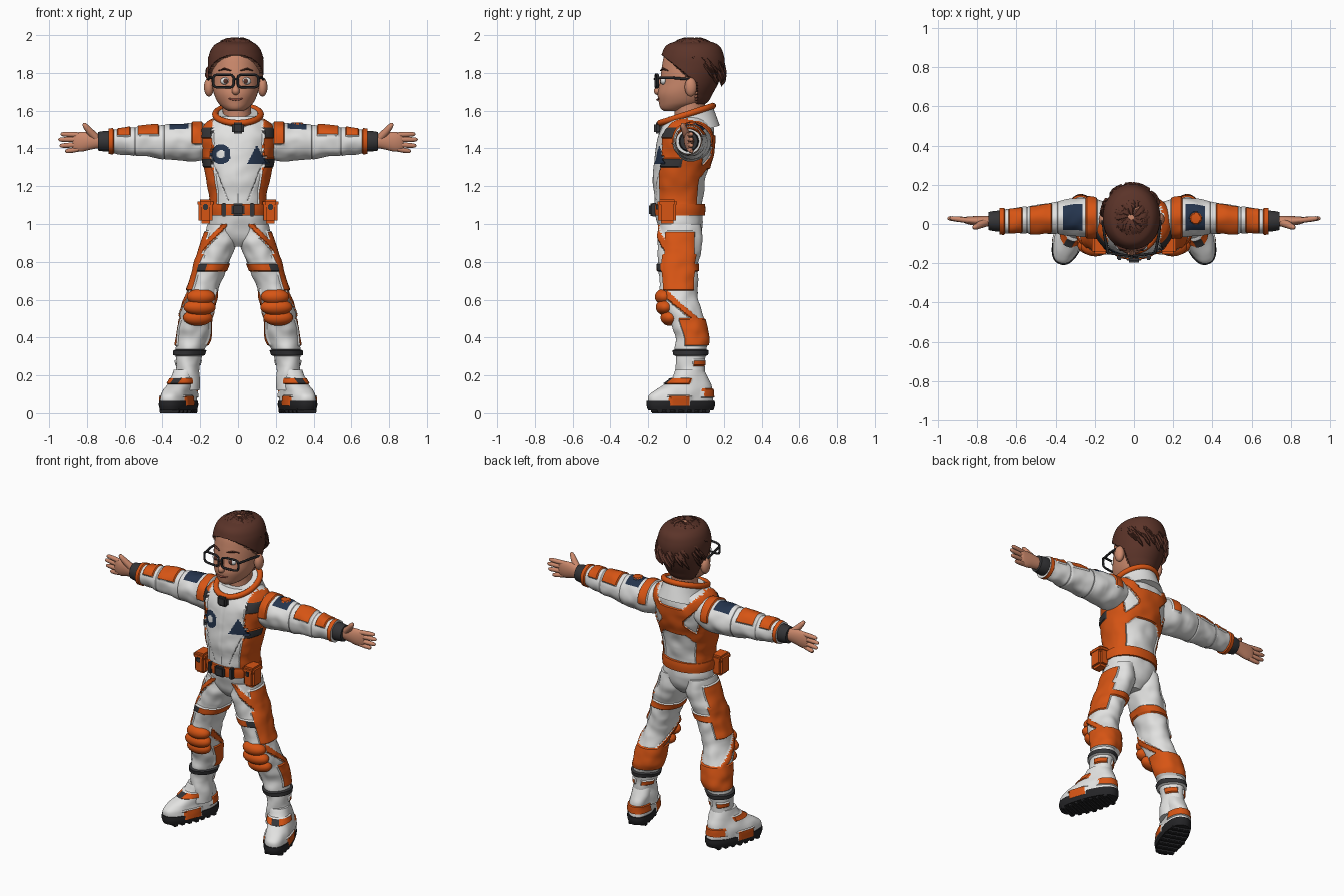
import bpy, bmesh, random
from math import sin, cos, pi, copysign, radians
from mathutils import Vector, Matrix, noise

cube = bpy.data.objects.get("Cube")
if cube:
    bpy.data.objects.remove(cube)

COLOURS = {"white": (.76, .76, .75), "orange": (.68, .09, .007), "dark grey": (.035, .035, .038),
           "sole black": (.018, .018, .02), "navy": (.018, .035, .075), "skin": (.60, .25, .15),
           "hair brown": (.105, .034, .022), "seam grey": (.3, .3, .3), "lip": (.36, .10, .07)}
MATS = {}
for label, rgb in COLOURS.items():
    m = bpy.data.materials.new(label)
    m.use_nodes = True
    m.diffuse_color = (*rgb, 1)
    shader = m.node_tree.nodes["Principled BSDF"]
    shader.inputs["Base Color"].default_value = (*rgb, 1)
    shader.inputs["Roughness"].default_value = .7
    MATS[label] = m
LIFT = {"orange": .008, "dark grey": .013, "hair brown": .015, "seam grey": -.003}
PARTS = []


def finish(bm, name, mats):
    bmesh.ops.recalc_face_normals(bm, faces=bm.faces)
    mesh = bpy.data.meshes.new(name)
    bm.to_mesh(mesh)
    bm.free()
    for label in mats:
        mesh.materials.append(MATS[label])
    obj = bpy.data.objects.new(name, mesh)
    bpy.context.collection.objects.link(obj)
    PARTS.append(obj)
    return obj


def sample(keys, t):
    """Smooth interpolation of the loft keys at position t."""
    i = 0
    while i < len(keys) - 2 and t > keys[i + 1][0]:
        i += 1
    a, b = keys[i], keys[i + 1]
    before, after = keys[max(i - 1, 0)], keys[min(i + 2, len(keys) - 1)]
    h = b[0] - a[0]
    f = (t - a[0]) / h
    out = []
    for k in range(1, 5):
        d0 = (b[k] - before[k]) / (b[0] - before[0]) * h
        d1 = (after[k] - a[k]) / (after[0] - a[0]) * h
        out.append(a[k] + f * d0 + f * f * (3 * (b[k] - a[k]) - 2 * d0 - d1)
                   + f ** 3 * (2 * (a[k] - b[k]) + d0 + d1))
    return out


def loft(name, axis, keys, mat, paint=None, n=64, steps=40, side=1, power=2, wrinkle=0, matrix=Matrix()):
    """Skin over cross-sections (position, centre, centre, radius, radius); paint picks raised colour panels."""
    def at(t, ang):
        ca, cb, ra, rb = sample(keys, t)
        c, s = cos(ang), sin(ang)
        u, v = (copysign(abs(w) ** (2 / power), w) for w in (c, s))
        place = (lambda a, b, w: Vector((a, b, w))) if axis == "z" else (lambda a, b, w: Vector((w, a, b)))
        p = place(ca + ra * u, cb + rb * v, t)
        m = (paint(p, c, s, side) if paint else None) or mat
        k = (LIFT.get(m, 0) if paint else 0) + wrinkle * noise.noise(p * 16)
        return p + place(u * k, v * k, 0), m
    bm = bmesh.new()
    labels = [mat]
    t0, dt = keys[0][0], (keys[-1][0] - keys[0][0]) / steps
    da = 2 * pi / n
    rings = []
    for j in range(steps + 1):
        ring = []
        for i in range(n):
            p = matrix @ at(t0 + j * dt, i * da)[0]
            ring.append(bm.verts.new((p.x * side, p.y, p.z)))
        rings.append(ring)
    for j in range(steps):
        for i in range(n):
            q = (i + 1) % n
            face = bm.faces.new((rings[j][i], rings[j][q], rings[j + 1][q], rings[j + 1][i]))
            m = at(t0 + (j + .5) * dt, (i + .5) * da)[1]
            if m not in labels:
                labels.append(m)
            face.material_index = labels.index(m)
    bm.faces.new(rings[0])
    bm.faces.new(rings[-1])
    return finish(bm, name, labels)


def tubes(name, strands, mat, closed=False, up=(0, 0, 1), flat=1, n=10):
    """Swept tubes; each strand is (points, radii)."""
    bm = bmesh.new()
    for pts, radii in strands:
        pts = [Vector(p) for p in pts]
        count = len(pts)
        rings = []
        for i, p in enumerate(pts):
            ahead = pts[(i + 1) % count] if closed else pts[min(i + 1, count - 1)]
            back = pts[i - 1] if closed else pts[max(i - 1, 0)]
            tan = (ahead - back).normalized()
            across = tan.cross(Vector(up)).normalized()
            nor = across.cross(tan)
            r = radii[i] if isinstance(radii, (list, tuple)) else radii
            rings.append([bm.verts.new(p + r * (across * cos(a) + nor * flat * sin(a)))
                          for a in (2 * pi * k / n for k in range(n))])
        for j in range(count if closed else count - 1):
            a, b = rings[j], rings[(j + 1) % count]
            for k in range(n):
                bm.faces.new((a[k], a[(k + 1) % n], b[(k + 1) % n], b[k]))
        if not closed:
            bm.faces.new(rings[0])
            bm.faces.new(rings[-1])
    return finish(bm, name, [mat])


def ball(name, loc, size, mat):
    bm = bmesh.new()
    bmesh.ops.create_uvsphere(bm, u_segments=32, v_segments=20, radius=1,
                              matrix=Matrix.Translation(loc) @ Matrix.Diagonal((*size, 1)))
    return finish(bm, name, [mat])


def box(name, loc, size, mat, bevel=.01, matrix=Matrix(), side=1):
    bm = bmesh.new()
    bmesh.ops.create_cube(bm, size=1, matrix=matrix @ Matrix.Translation(loc) @ Matrix.Diagonal((*size, 1)))
    bmesh.ops.bevel(bm, geom=bm.edges[:], offset=bevel, segments=2, affect='EDGES')
    for v in bm.verts:
        v.co.x *= side
    return finish(bm, name, [mat])


# Torso with harness, side panels and chest patches
def torso_paint(p, c, s, side):
    x, z = abs(p.x), p.z
    if s < 0:
        disc = Vector((p.x + .09, z - 1.37)).length
        if disc < .052:
            return "white" if disc < .022 else "navy"
        if 1.32 < z < 1.42 and abs(p.x - .1) < (1.42 - z) * .52:
            return "navy"
        if .13 < x < .195 and (1.455 < z < 1.51 or 1.3 < z < 1.345):
            return "dark grey"
        if .13 < x < .19 and z > 1.36:
            return "orange"
        if 1.1 < z < 1.5 and x < .004 or 1.12 < z < 1.3 and abs(x - .05 - (z - 1.12) * .4) < .003:
            return "seam grey"
    elif z > 1.2:
        m = abs(z - 1.38)
        if x < .075 and m < .09 or abs(x - .03 - .9 * m) < .036:
            return "orange"
    if 1.1 < z < 1.42 and abs(c) > .7 + max(0, z - 1.28):
        return "orange"


loft("torso", "z", [(.88, 0, -.03, .05, .06), (.93, 0, -.03, .13, .10), (1, 0, -.03, .155, .12),
                    (1.08, 0, -.04, .15, .125), (1.15, 0, -.04, .145, .13), (1.25, 0, -.035, .165, .14),
                    (1.38, 0, -.01, .185, .152), (1.46, 0, 0, .195, .15), (1.53, 0, .01, .17, .13),
                    (1.57, 0, .01, .11, .1)], "white", torso_paint, n=160, steps=140, power=2.2, wrinkle=.005)

# Belt, buckle, pouches
loft("belt", "z", [(1.045, 0, -.04, .16, .14), (1.08, 0, -.04, .163, .143), (1.105, 0, -.04, .16, .14)],
     "orange", steps=4, power=2.2)
box("belt_buckle", (0, -.182, 1.075), (.07, .03, .065), "dark grey")
for x in (-.075, .075):
    box("belt_keeper", (x, -.168, 1.075), (.025, .03, .07), "dark grey", .005)
for s, label in ((1, "left"), (-1, "right")):
    box(label + "_pouch", (.172, -.1, 1.06), (.075, .095, .115), "orange", .015, side=s)
    box(label + "_pouch_flap", (.172, -.1, 1.11), (.083, .104, .04), "orange", .012, side=s)
    box(label + "_pouch_clip", (.172, -.153, 1.09), (.025, .012, .03), "dark grey", .004, side=s)

# Collar, neck, clasp
tilt = Matrix.Translation((0, .002, 1.58)) @ Matrix.Rotation(radians(18), 4, 'X')
loft("collar", "z", [(-.11, 0, .01, .14, .14), (-.05, 0, 0, .125, .148), (.005, 0, 0, .118, .145)],
     "white", steps=10, matrix=tilt)
circle = [2 * pi * k / 48 for k in range(48)]
tubes("collar_rim", [([tilt @ Vector((.12 * cos(a), .147 * sin(a), 0)) for a in circle], .017)],
      "orange", True, tilt.to_3x3() @ Vector((0, 0, 1)))
loft("neck", "z", [(1.5, 0, .03, .085, .085), (1.58, -.005, .02, .075, .08), (1.68, -.01, .02, .08, .085)],
     "skin", steps=8)
box("neck_clasp", (0, -.15, 1.508), (.062, .04, .06), "dark grey")


# Arms, cuffs, hands
def arm_paint(p, c, s, side):
    x = p.x
    if s > .72 and abs(x - .315) < .05:
        if side > 0 and Vector((x - .315, p.y - .03)).length < .03:
            return "orange"
        return "navy"
    if .19 < x < .245 and s > -.1 or s > .45 and (.42 < x < .53 or .57 < x < .64) or x > .66:
        return "orange"
    if .54 < x < .55 or abs(x - .39) < .003:
        return "seam grey"


# Legs with thigh panels, straps, calf guards and boot shafts
def leg_paint(p, c, s, side):
    z = p.z
    if .305 < z < .337:
        return "dark grey"
    if .75 < z < .79:
        return "dark grey" if s < 0 and .2 < c < .65 else "orange"
    if s < 0 and z > .84 and abs(z - .98 + 1.05 * (p.x - .085)) < .02:
        return "orange"
    if .65 < z < .96 and c > (.62 if z < .84 else .75):
        return "orange"
    if .53 < z + .12 * s < .585 and s > -.6 or .36 < z < .5 and s > -.4:
        return "orange"
    if .25 < z < .28 and s > .2 and abs(c) > .3:
        return "orange"


def boot_paint(p, c, s, side):
    if .155 < p.z < .185 and s < -.1:
        return "dark grey" if abs(c) < .25 else "orange"
    if p.y > .1 and .085 < p.z < .13 or abs(c) > .7 and p.z < .095 and -.09 < p.y < .02:
        return "orange"


foot = Matrix.Translation((.315, -.028, 0)) @ Matrix.Rotation(radians(20), 4, 'Z')
for s, label in ((1, "left"), (-1, "right")):
    loft(label + "_arm", "x", [(.13, .03, 1.44, .08, .08), (.2, .03, 1.435, .098, .098),
                               (.28, .035, 1.435, .098, .1), (.4, .03, 1.435, .083, .087),
                               (.55, .02, 1.435, .07, .075), (.685, .015, 1.437, .058, .06)],
         "white", arm_paint, n=80, steps=100, side=s, wrinkle=.008)
    loft(label + "_cuff", "x", [(.68, .015, 1.438, .053, .055), (.71, .015, 1.438, .052, .054),
                                (.742, .015, 1.438, .046, .049)], "dark grey", steps=4, side=s)
    loft(label + "_palm", "x", [(.72, .015, 1.44, .027, .035), (.78, .015, 1.44, .026, .046),
                                (.83, .017, 1.435, .022, .052), (.865, .02, 1.435, .015, .047),
                                (.875, .02, 1.435, .008, .04)], "skin", steps=16, n=32, side=s)
    strands = []
    for z, tip, drop in ((1.472, .94, .004), (1.447, .952, 0), (1.42, .945, -.006), (1.396, .915, -.012)):
        strands.append(([(s * (.845 + (tip - .845) * f), .018 + .012 * f, z + drop * f)
                         for f in (0, .5, .85, .96, 1)], (.0135, .0135, .0115, .008, .002)))
    strands.append(([(s * .75, .01, 1.455), (s * .785, -.004, 1.49), (s * .805, -.014, 1.515),
                     (s * .816, -.018, 1.529), (s * .819, -.02, 1.534)], (.022, .019, .015, .01, .002)))
    tubes(label + "_fingers", strands, "skin", up=(0, 1, 0), n=12)

    loft(label + "_leg", "z", [(.12, .272, .015, .066, .08), (.2, .27, .02, .068, .078), (.27, .265, .022, .063, .075),
                               (.33, .257, .025, .074, .08), (.4, .238, .03, .086, .088), (.5, .225, 0, .083, .095),
                               (.6, .2, -.035, .084, .1), (.7, .17, -.04, .083, .102), (.8, .135, -.04, .09, .108),
                               (.9, .1, -.033, .092, .115), (1, .082, -.03, .078, .112)],
         "white", leg_paint, n=80, steps=150, side=s, wrinkle=.008)
    for z, x, y, w in ((.615, .196, -.115, .075), (.56, .203, -.11, .085), (.505, .213, -.085, .078)):
        ball(label + "_knee_pad", (s * x, y, z), (w, .05, .043), "orange")
    loft(label + "_boot", "z", [(.04, 0, 0, .076, .182), (.09, 0, 0, .074, .178), (.12, 0, .015, .07, .16),
                                (.15, -.005, .04, .066, .13), (.18, -.012, .055, .064, .102),
                                (.23, -.02, .058, .06, .075)],
         "white", boot_paint, n=80, steps=50, side=s, power=2.3, matrix=foot, wrinkle=.004)
    loft(label + "_sole", "z", [(.015, 0, 0, .074, .18), (.04, 0, 0, .08, .188), (.065, 0, 0, .079, .187)],
         "sole black", steps=6, side=s, power=2.4, matrix=foot)
    for k in range(-3, 4):
        box(label + "_tread", (0, k * .045, .014), (.145 - abs(k) * .012, .026, .028), "sole black", .004, foot, s)


# Head with short hair
def head_paint(p, c, s, side):
    if p.z > 1.625 and p.y > min(.05, -.1 + (1.88 - p.z) * 1.1):
        return "hair brown"


cx = -.012
loft("head", "z", [(1.597, cx, -.07, .035, .045), (1.61, cx, -.055, .06, .078), (1.64, cx, -.025, .092, .118),
                   (1.69, cx, -.012, .115, .138), (1.75, cx, .01, .127, .148), (1.83, cx, .03, .132, .158),
                   (1.9, cx, .035, .125, .148), (1.95, cx, .035, .095, .118), (1.975, cx, .035, .04, .05)],
     "skin", head_paint, n=120, steps=90)

# Swept hair tufts
random.seed(4)
strands = []
for k in range(190):
    az = random.uniform(0, 2 * pi)
    low = .5 if sin(az) < -.25 else .3 if sin(az) < .3 else -.35
    top = random.uniform(low + .45, 1.5)
    pts = []
    for f, out in ((0, .97), (.35, 1.02), (.75, 1.05), (1, 1.06)):
        el, turn = top - .5 * f, az + .35 * f
        pts.append((cx + out * .143 * cos(el) * cos(turn), .035 + out * .158 * cos(el) * sin(turn),
                    1.802 + out * .178 * sin(el)))
    strands.append((pts, (.008, .02, .015, .002)))
tubes("hair_tufts", strands, "hair brown", flat=.55, n=6)

# Face and glasses
ball("nose", (cx, -.148, 1.705), (.021, .022, .022), "skin")
tubes("nose_bridge", [([(cx, -.13, 1.77), (cx, -.143, 1.735), (cx, -.15, 1.71)], (.008, .012, .015))], "skin", up=(1, 0, 0))
tubes("mouth", [([(cx + x, -.152 + abs(x) * .22, 1.658 + x * x * 5) for x in (-.04, -.02, 0, .02, .04)],
                 (.002, .005, .006, .005, .002))], "lip")
frames, bars = [], []
for s, label in ((1, "left"), (-1, "right")):
    ball(label + "_eye", (cx + s * .055, -.119, 1.757), (.026, .016, .02), "white")
    ball(label + "_iris", (cx + s * .053, -.131, 1.757), (.012, .007, .014), "hair brown")
    ball(label + "_ear", (cx + s * .142, .025, 1.725), (.026, .032, .05), "skin")
    tubes(label + "_eyebrow", [([(cx + s * x, y, z) for x, y, z in
                                 ((.025, -.134, 1.812), (.06, -.122, 1.822), (.09, -.095, 1.812))], (.004, .008, .003))],
          "hair brown", flat=.7)
    rim = []
    for a in circle:
        u, v = (copysign(abs(w) ** .45, w) for w in (cos(a), sin(a)))
        x = s * (.065 + .054 * u)
        rim.append((cx + x, -.163 + abs(x) * .12, 1.757 + .034 * v))
    frames.append((rim, .0065))
    bars.append(([(cx + s * .12, -.148, 1.775), (cx + s * .138, -.06, 1.773), (cx + s * .148, .03, 1.765)], .007))
bars.append(([(cx - .014, -.162, 1.765), (cx, -.166, 1.768), (cx + .014, -.162, 1.765)], .006))
tubes("glasses_frames", frames, "sole black", True, (0, 1, 0))
tubes("glasses_arms", bars, "sole black")

# Smooth shading with kept edges
bpy.ops.object.select_all(action='DESELECT')
for obj in PARTS:
    obj.select_set(True)
bpy.context.view_layer.objects.active = PARTS[0]
bpy.ops.object.shade_smooth_by_angle(angle=radians(40))
